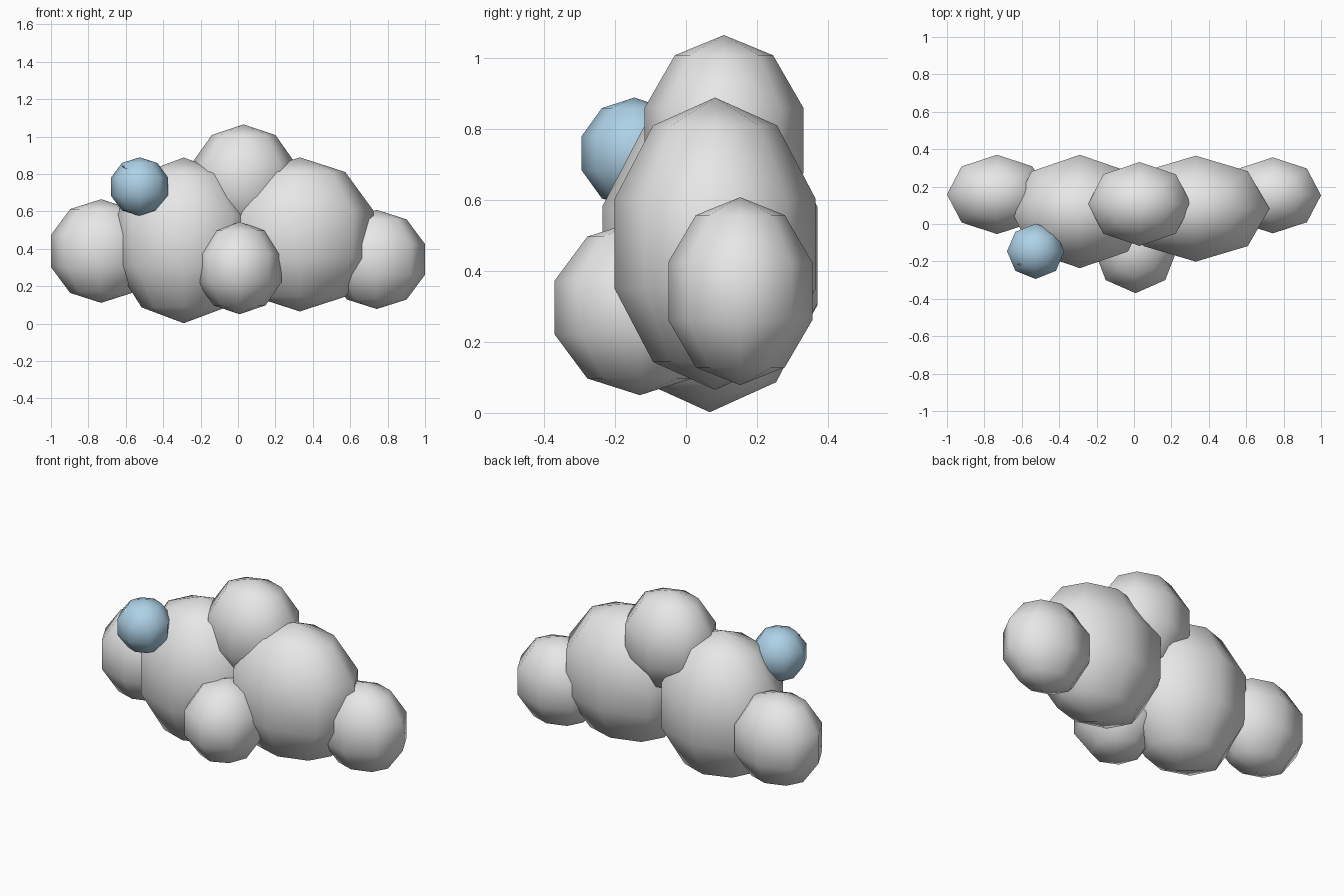
import bpy
from mathutils import Vector

cube = bpy.data.objects.get("Cube")
if cube:
    bpy.data.objects.remove(cube, do_unlink=True)


def material(name, colour):
    mat = bpy.data.materials.new(name)
    mat.use_nodes = True
    mat.diffuse_color = (*colour, 1)
    mat.node_tree.nodes["Principled BSDF"].inputs["Base Color"].default_value = (*colour, 1)
    return mat


GREY = material("light_grey", (0.8, 0.8, 0.8))
BLUE = material("pale_blue", (0.42, 0.64, 0.8))
WAIST = 0.951  # widest ring of a five-ring sphere


def puff(name, centre, half_size, mat=GREY):
    """Low-poly smooth ellipsoid with the given visible half sizes."""
    bpy.ops.mesh.primitive_uv_sphere_add(segments=8, ring_count=5, radius=1, location=centre)
    ob = bpy.context.object
    ob.name = name
    ob.scale = (half_size[0] / WAIST, half_size[1] / WAIST, half_size[2])
    bpy.ops.object.transform_apply(location=False, rotation=False, scale=True)
    bpy.ops.object.shade_smooth()
    ob.data.materials.append(mat)
    return ob


# Cloud body
puff("large_puff_right", (-0.29, 0.067, 0.445), (0.365, 0.303, 0.443))
puff("large_puff_left", (0.33, 0.082, 0.477), (0.394, 0.283, 0.412))
puff("top_puff", (0.03, 0.107, 0.768), (0.275, 0.224, 0.297))
puff("front_puff", (0.008, -0.13, 0.297), (0.225, 0.24, 0.247))
puff("end_puff_right", (-0.732, 0.158, 0.388), (0.268, 0.212, 0.277))
puff("end_puff_left", (0.742, 0.153, 0.343), (0.258, 0.203, 0.265))

# Small blue ball
puff("blue_ball", (-0.526, -0.146, 0.732), (0.153, 0.148, 0.157), BLUE)

# Tiny spike on the ball
tip, base = Vector((-0.622, -0.215, 0.845)), Vector((-0.565, -0.225, 0.812))
axis = tip - base
bpy.ops.mesh.primitive_cone_add(vertices=4, radius1=0.025, depth=axis.length,
                                location=(tip + base) / 2,
                                rotation=axis.to_track_quat('Z', 'Y').to_euler())
bpy.context.object.name = "spike"
bpy.context.object.data.materials.append(GREY)
